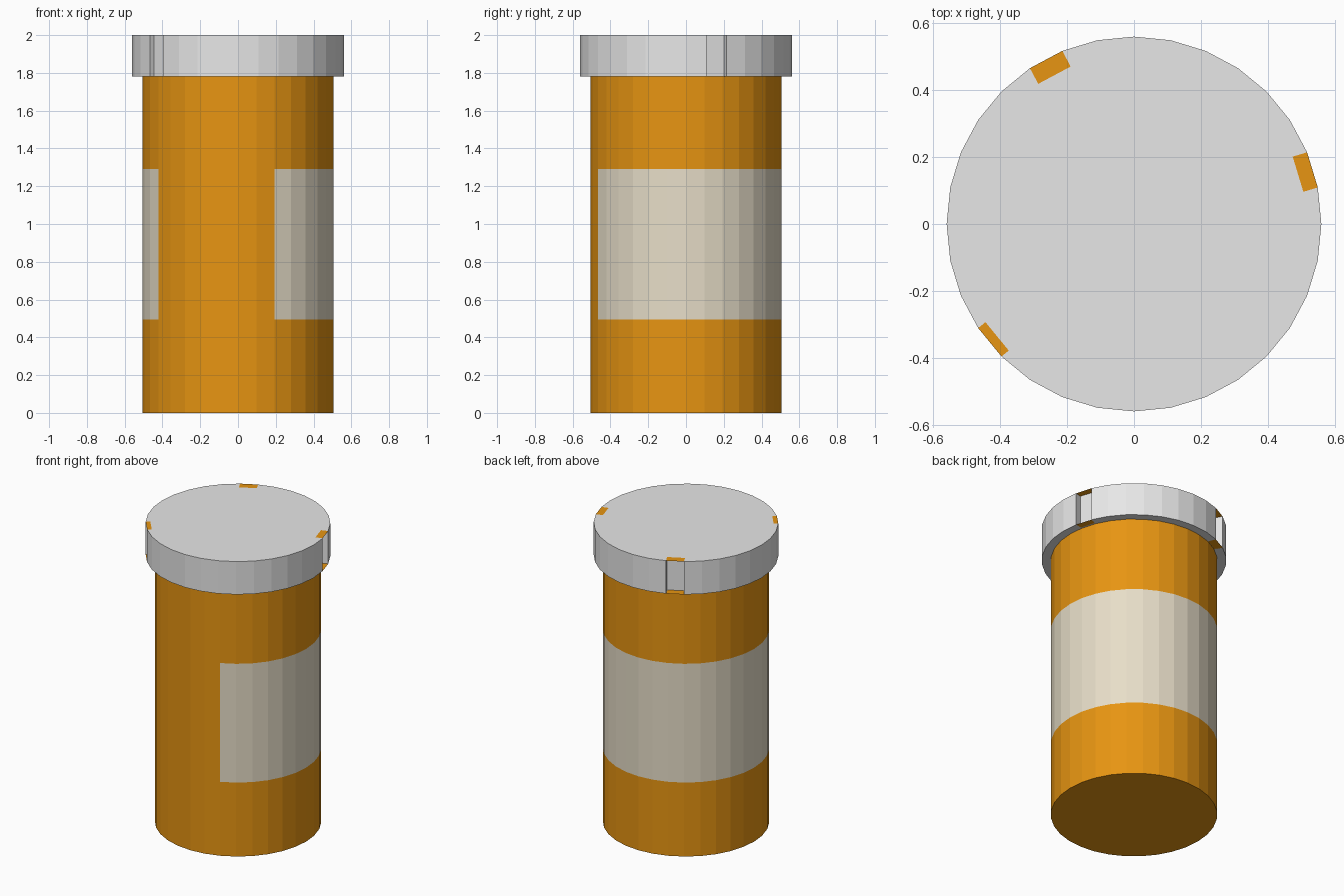
import bpy, bmesh, math
from mathutils import Vector

if "Cube" in bpy.data.objects:
    bpy.data.objects.remove(bpy.data.objects["Cube"])

SIDES = 32
BODY_R, LID_R = 0.505, 0.56
LID_Z, TOP_Z = 1.78, 2.0
LABEL_Z = (0.495, 1.29)
NOTCHES = {1: 0.045, 10: 0.053, 19: 0.028}   # lid facet -> recess depth


def material(name, rgb):
    m = bpy.data.materials.new(name)
    m.diffuse_color = (*rgb, 1)
    m.use_nodes = True
    m.node_tree.nodes["Principled BSDF"].inputs["Base Color"].default_value = m.diffuse_color
    return m


amber = material("amber_plastic", (0.80, 0.30, 0.006))
paper = material("cream_label", (0.80, 0.73, 0.58))
grey = material("pale_grey_lid", (0.80, 0.80, 0.80))


def rim_point(i, radius, z):
    a = 2 * math.pi * i / SIDES
    return Vector((radius * math.cos(a), radius * math.sin(a), z))


def finish(bm, name, mats):
    bmesh.ops.remove_doubles(bm, verts=bm.verts, dist=0.0005)
    mesh = bpy.data.meshes.new(name)
    bm.to_mesh(mesh)
    bm.free()
    for m in mats:
        mesh.materials.append(m)
    obj = bpy.data.objects.new(name, mesh)
    bpy.context.collection.objects.link(obj)
    return obj


def add_face(bm, points, mat=0):
    f = bm.faces.new([bm.verts.new(p) for p in points])
    f.material_index = mat


# Bottle: faceted cylinder, with the label wrapped around 25 of its facets
bm = bmesh.new()
levels = [0, *LABEL_Z, LID_Z]
for i in range(SIDES):
    for k in range(3):
        z0, z1 = levels[k], levels[k + 1]
        labelled = k == 1 and not 19 <= i < 26
        add_face(bm, [rim_point(i, BODY_R, z0), rim_point(i + 1, BODY_R, z0),
                      rim_point(i + 1, BODY_R, z1), rim_point(i, BODY_R, z1)], int(labelled))
add_face(bm, [rim_point(-i, BODY_R, 0) for i in range(SIDES)])
finish(bm, "bottle_with_label", [amber, paper])

# Lid: facets, underside ring and top, with three grip recesses
bm = bmesh.new()
up = Vector((0, 0, TOP_Z - LID_Z))
cap = []
for i in range(SIDES):
    a, b = rim_point(i, LID_R, LID_Z), rim_point(i + 1, LID_R, LID_Z)
    ra, rb = rim_point(i, BODY_R, LID_Z), rim_point(i + 1, BODY_R, LID_Z)
    cap.append(a + up)
    if i in NOTCHES:
        mid = (2 * math.pi) * (i + 0.5) / SIDES
        inward = -NOTCHES[i] * Vector((math.cos(mid), math.sin(mid), 0))
        c, d = a + inward, b + inward
        cap += [c + up, d + up]
        add_face(bm, [c, d, d + up, c + up])             # recessed panel
        add_face(bm, [a, c, c + up, a + up])             # recess side walls
        add_face(bm, [d, b, b + up, d + up])
        add_face(bm, [a + up, b + up, d + up, c + up], 1)   # amber ends
        add_face(bm, [a, c, d, b], 1)
        add_face(bm, [a, ra, c])                         # rest of underside
        add_face(bm, [c, ra, rb, d])
        add_face(bm, [d, rb, b])
    else:
        add_face(bm, [a, b, b + up, a + up])
        add_face(bm, [a, ra, rb, b])
add_face(bm, cap)
finish(bm, "lid", [grey, amber])
